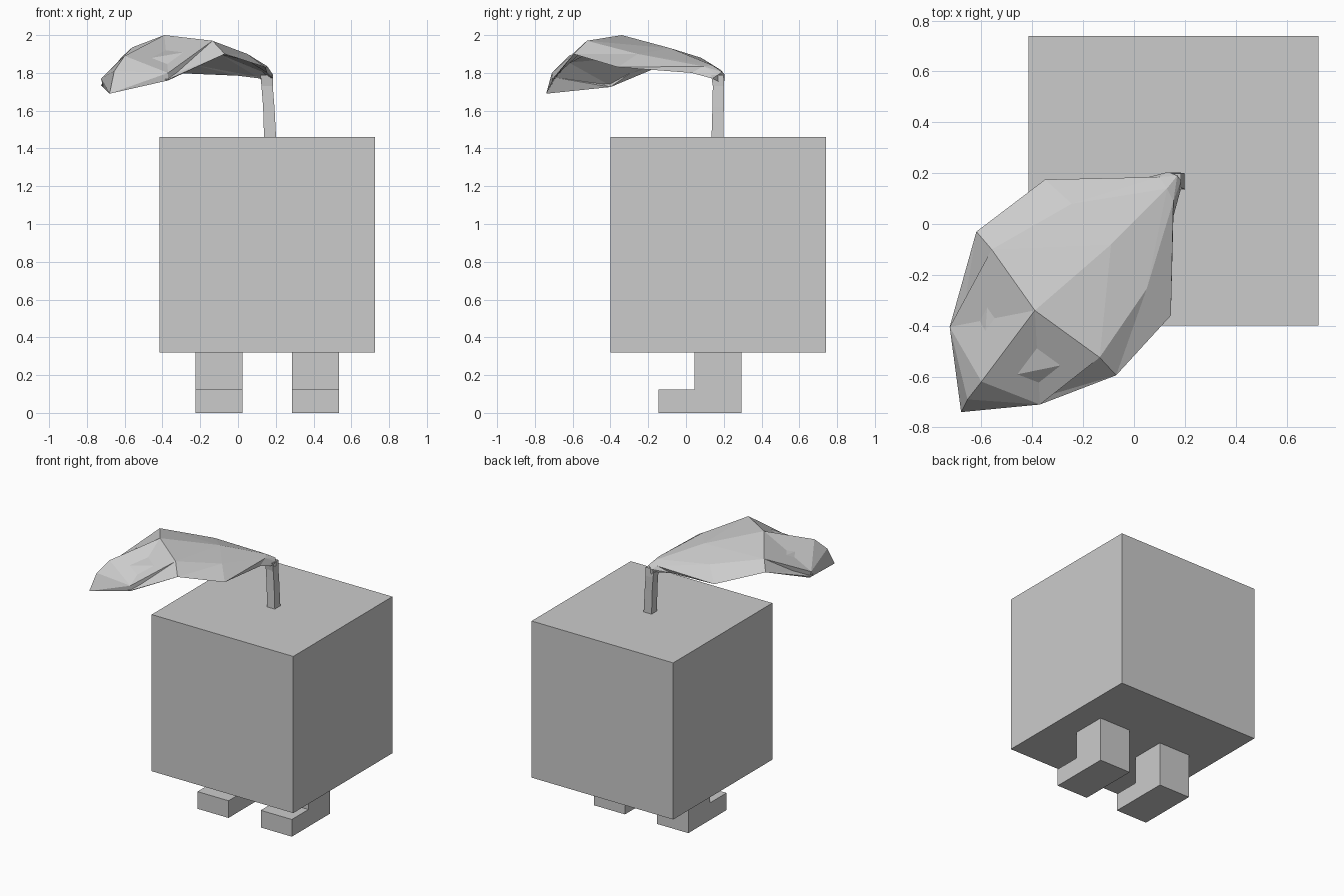
import bpy, bmesh

if "Cube" in bpy.data.objects:
    bpy.data.objects.remove(bpy.data.objects["Cube"])


def finish(name, bm):
    bmesh.ops.remove_doubles(bm, verts=bm.verts, dist=0.0005)
    bmesh.ops.recalc_face_normals(bm, faces=bm.faces)
    mesh = bpy.data.meshes.new(name)
    bm.to_mesh(mesh)
    bm.free()
    ob = bpy.data.objects.new(name, mesh)
    bpy.context.collection.objects.link(ob)
    return ob


def prism(name, profile, x0, x1):
    """Extrude a (y, z) profile along x."""
    bm = bmesh.new()
    face = bm.faces.new([bm.verts.new((x0, y, z)) for y, z in profile])
    ext = bmesh.ops.extrude_face_region(bm, geom=[face])["geom"]
    bmesh.ops.translate(bm, vec=(x1 - x0, 0, 0),
                        verts=[v for v in ext if isinstance(v, bmesh.types.BMVert)])
    return finish(name, bm)


# Cube body
prism("body", [(-0.40, 0.32), (0.74, 0.32), (0.74, 1.46), (-0.40, 1.46)], -0.415, 0.725)

# Two L-shaped legs with toes forward
leg = [(-0.145, 0), (0.295, 0), (0.295, 0.32), (0.045, 0.32), (0.045, 0.125), (-0.145, 0.125)]
for name, x in (("left_leg", -0.225), ("right_leg", 0.285)):
    prism(name, leg, x, x + 0.25)

# Square stem, lofted through (x, y, z, half width)
bm = bmesh.new()
rings = []
for x, y, z, h in [(0.17, 0.167, 1.45, 0.032), (0.163, 0.17, 1.62, 0.030),
                   (0.154, 0.172, 1.73, 0.030), (0.152, 0.166, 1.79, 0.033)]:
    rings.append([bm.verts.new((x + sx * h, y + sy * h, z))
                  for sx, sy in ((-1, -1), (1, -1), (1, 1), (-1, 1))])
for a, b in zip(rings, rings[1:]):
    for i in range(4):
        j = (i + 1) % 4
        bm.faces.new((a[i], a[j], b[j], b[i]))
bm.faces.new(rings[0])
bm.faces.new(rings[-1])
finish("stem", bm)

# Arched leaf: each row runs left edge, left fold, midrib, right fold, right edge
rows = [
    [(0.12, 0.195, 1.77), (0.135, 0.205, 1.79), (0.17, 0.19, 1.805),
     (0.185, 0.17, 1.79), (0.185, 0.14, 1.77)],
    [(0.0, 0.17, 1.785), (0.10, 0.185, 1.815), (0.13, 0.14, 1.84),
     (0.155, 0.09, 1.835), (0.155, 0.03, 1.80)],
    [(-0.35, 0.175, 1.80), (-0.245, 0.08, 1.88), (-0.09, -0.08, 1.93),
     (0.05, -0.255, 1.90), (0.145, -0.36, 1.83)],
    [(-0.62, -0.03, 1.88), (-0.56, -0.10, 1.935), (-0.39, -0.34, 2.0),
     (-0.135, -0.525, 1.97), (-0.07, -0.595, 1.90)],
    [(-0.715, -0.40, 1.725), (-0.725, -0.405, 1.77), (-0.60, -0.62, 1.89),
     (-0.37, -0.71, 1.80), (-0.37, -0.705, 1.76)],
    [(-0.68, -0.74, 1.69), (-0.655, -0.69, 1.81), (-0.655, -0.69, 1.81),
     (-0.655, -0.69, 1.81), (-0.68, -0.74, 1.69)],
]
bm = bmesh.new()
loops = []
for row in rows:
    under = [(x, y, z - 0.035) for x, y, z in reversed(row[1:4])]
    loops.append([bm.verts.new(p) for p in row + under])
for a, b in zip(loops, loops[1:]):
    for i in range(8):
        j = (i + 1) % 8
        if i in (0, 1, 6, 7):
            tris = ((a[i], a[j], b[i]), (a[j], b[j], b[i]))
        else:
            tris = ((a[i], a[j], b[j]), (a[i], b[j], b[i]))
        for t in tris:
            bm.faces.new(t)
bm.faces.new(loops[0])
finish("leaf", bm)
